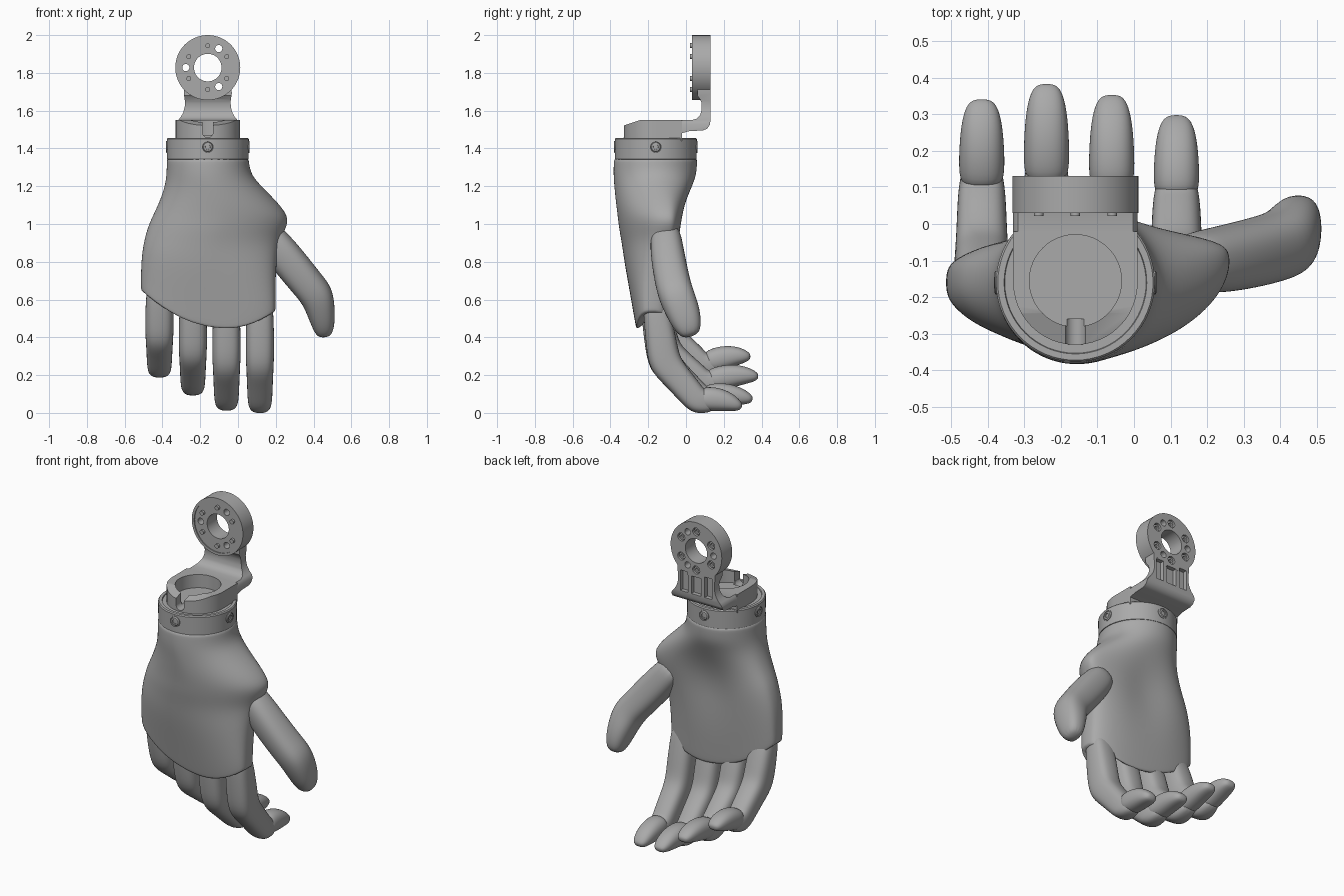
import bpy, bmesh, math
from mathutils import Vector, Matrix

cube = bpy.data.objects.get("Cube")
if cube:
    bpy.data.objects.remove(cube, do_unlink=True)

grey = bpy.data.materials.new("matte grey")
grey.use_nodes = True
grey.diffuse_color = (0.4, 0.4, 0.4, 1)
grey.node_tree.nodes["Principled BSDF"].inputs["Base Color"].default_value = (0.4, 0.4, 0.4, 1)

CX, CY = -0.16, -0.16   # wrist axis
DZ = 1.828              # bracket disc centre height


def finish(bm, name, smooth=True):
    bmesh.ops.recalc_face_normals(bm, faces=bm.faces)
    mesh = bpy.data.meshes.new(name)
    bm.to_mesh(mesh)
    bm.free()
    mesh.materials.append(grey)
    for p in mesh.polygons:
        p.use_smooth = smooth
    ob = bpy.data.objects.new(name, mesh)
    bpy.context.collection.objects.link(ob)
    return ob


def activate(ob):
    bpy.ops.object.select_all(action='DESELECT')
    ob.select_set(True)
    bpy.context.view_layer.objects.active = ob


def sharp_shade(ob):
    activate(ob)
    bpy.ops.object.shade_smooth_by_angle(angle=math.radians(35))


def subdivide(ob):
    mod = ob.modifiers.new("smooth", 'SUBSURF')
    mod.levels = mod.render_levels = 2


def boolean(ob, cutter, op='DIFFERENCE'):
    activate(ob)
    mod = ob.modifiers.new("cut", 'BOOLEAN')
    mod.operation, mod.solver, mod.object = op, 'EXACT', cutter
    bpy.ops.object.modifier_apply(modifier=mod.name)
    bpy.data.objects.remove(cutter, do_unlink=True)


def prism(name, pts, place, a, b):
    """Extrude a 2D outline; place(u, v, w) maps it into space."""
    bm = bmesh.new()
    skin(bm, [[bm.verts.new(place(u, v, w)) for u, v in pts] for w in (a, b)])
    return finish(bm, name, False)


def box(name, centre, size, rot=0):
    bm = bmesh.new()
    m = Matrix.Translation(centre) @ Matrix.Rotation(rot, 4, 'X') @ Matrix.Diagonal((*size, 1))
    bmesh.ops.create_cube(bm, size=1, matrix=m)
    return finish(bm, name, False)


def lathe(name, profile, centre, axis, seg=24):
    """Turn (radius, height) pairs around an axis through centre."""
    rot = Vector(axis).to_track_quat('Z', 'Y')
    bm = bmesh.new()
    rings = []
    for r, h in profile:
        rings.append([bm.verts.new(Vector(centre) + rot @ Vector(
            (r * math.cos(k * math.tau / seg), r * math.sin(k * math.tau / seg), h)))
            for k in range(seg)])
    skin(bm, rings)
    return finish(bm, name, False)


def skin(bm, rings):
    n = len(rings[0])
    for a, b in zip(rings, rings[1:]):
        for k in range(n):
            bm.faces.new((a[k], a[(k + 1) % n], b[(k + 1) % n], b[k]))
    bm.faces.new(rings[0])
    bm.faces.new(rings[-1])


def cyl(name, r, centre, axis, a, b, seg=24):
    return lathe(name, [(r, a), (r, b)], centre, axis, seg)


def power(v, e):
    return math.copysign(abs(v) ** e, v)


def limb(name, path, hint, e=0.72, n=16):
    """Loft rounded sections along (centre, half width, half depth)."""
    bm = bmesh.new()
    pts = [Vector(p[0]) for p in path]
    rings = []
    for i, (c, w, d) in enumerate(path):
        before = (pts[i] - pts[i - 1]).normalized() if i else Vector()
        after = (pts[i + 1] - pts[i]).normalized() if i < len(pts) - 1 else Vector()
        t = (before + after).normalized()
        u = Vector(hint)
        u = (u - t * u.dot(t)).normalized()
        v = t.cross(u)
        rings.append([bm.verts.new(pts[i] + u * w * power(math.cos(k * math.tau / n), e)
                                   + v * d * power(math.sin(k * math.tau / n), e)) for k in range(n)])
    skin(bm, rings)
    subdivide(finish(bm, name))


# Glove palm: z, left, right, front, back, thumb side tilt, front and back roundness
sections = [
    (1.36, -.375, .055, -.378, .06, 0, 1, 1), (1.335, -.378, .058, -.383, .06, 0, 1, 1),
    (1.26, -.378, .068, -.385, .058, 0, 1, 1), (1.19, -.39, .135, -.38, .033, .03, 1, .95),
    (1.11, -.42, .215, -.372, .007, .05, 1, .85), (1.04, -.452, .266, -.363, -.008, .06, 1, .8),
    (.97, -.474, .262, -.355, -.018, .06, 1, .75), (.89, -.49, .225, -.34, -.028, .04, .95, .7),
    (.78, -.505, .207, -.325, -.04, .01, .85, .65), (.65, -.513, .2, -.3, -.052, -.01, .75, .6),
    (.52, -.515, .2, -.275, -.063, -.02, .66, .55), (.45, -.515, .2, -.262, -.068, -.02, .62, .55),
    (.435, -.507, .193, -.256, -.074, -.02, .62, .55)]
bm = bmesh.new()
rings = []
for z, xl, xr, yf, yb, tilt, ef, eb in sections:
    ring = []
    for k in range(36):
        a = k * math.tau / 36
        c, s = math.cos(a), math.sin(a)
        x = (xl + xr) / 2 + (xr - xl) / 2 * power(c, min(ef, eb) * .5 + .5)
        y = CY + ((yb - CY) * power(s, eb) if s > 0 else (CY - yf) * power(s, ef))
        y += tilt * max(c, 0) * (1 - max(s, 0))
        if s > 0:   # hollow of the palm
            y -= .03 * s * math.exp(-((x + .13) / .15) ** 2 - ((z - .95) / .18) ** 2)
        drop = min(1, max(0, (1.05 - z) / .55))
        slope = 1.35 if x > -.06 else .98
        ring.append(bm.verts.new((x, y, z + drop * slope * (x + .06) ** 2)))
    rings.append(ring)
skin(bm, rings)
subdivide(finish(bm, "palm"))

# Fingers: x, then base, knuckle, end joint and tip as (y, z)
fingers = {
    "index_finger": (.116, (-.168, .62), (-.115, .265), (.06, .064), (.295, .028)),
    "middle_finger": (-.061, (-.18, .6), (-.118, .265), (.08, .074), (.352, .068)),
    "ring_finger": (-.239, (-.18, .62), (-.108, .32), (.1, .152), (.383, .19)),
    "little_finger": (-.416, (-.175, .68), (-.095, .405), (.09, .246), (.341, .295))}
for name, (x, *joints) in fingers.items():
    base, knuckle, joint, tip = [Vector((x, *j)) for j in joints]
    path = [(base, .065, .06), (base.lerp(knuckle, .3), .073, .074), (base.lerp(knuckle, .68), .077, .083),
            (knuckle, .075, .09), (knuckle.lerp(joint, .33), .071, .077), (knuckle.lerp(joint, .75), .068, .073),
            (joint, .065, .073), (joint.lerp(tip, .2), .058, .062), (joint.lerp(tip, .4), .04, .04)]
    limb(name, path, (1, 0, 0))
    # padded fingertip
    up = Vector((0, -.25, 1)).normalized()
    path = [(joint.lerp(tip, .08) + up * .014, .05, .045), (joint.lerp(tip, .18) + up * .018, .064, .065),
            (joint.lerp(tip, .48) + up * .026, .063, .065), (joint.lerp(tip, .76) + up * .02, .057, .05),
            (joint.lerp(tip, .94) + up * .006, .043, .029), (tip, .022, .012)]
    limb(name + "_tip", path, (1, 0, 0), .85)

# Thumb
limb("thumb", [((.13, -.105, .98), .07, .07), ((.19, -.105, .9), .088, .09), ((.28, -.09, .79), .093, .094),
               ((.37, -.068, .68), .095, .09), ((.42, -.05, .62), .096, .092),
               ((.44, -.015, .535), .092, .076), ((.453, .012, .455), .075, .06),
               ((.458, .028, .402), .043, .036)], (0, 1, .2), .82)

# Wrist ring with socket screws
ring = lathe("wrist_ring", [(.2, 1.32), (.207, 1.341), (.216, 1.343), (.217, 1.45), (.212, 1.456),
                            (.195, 1.456), (.193, 1.45)], (CX, CY, 0), (0, 0, 1), 64)
sharp_shade(ring)
for i in range(4):
    d = Vector((math.sin(i * math.pi / 2), -math.cos(i * math.pi / 2), 0))
    spot = Vector((CX, CY, 1.408)) + d * .208
    sharp_shade(lathe(f"ring_screw_{i}", [(.032, 0), (.032, .011), (.028, .013), (.026, .009), (.023, .013),
                                          (.014, .014), (.013, .006)], spot, d, 24))

# Wrist cup: round front, straight sides, slanted lip, bore and slot
outline = [(CX + .17 * math.cos(math.pi + i * math.pi / 24),
            CY + .17 * math.sin(math.pi + i * math.pi / 24)) for i in range(25)]
outline += [(CX + .17, -.02), (CX - .17, -.02)]
cup = prism("wrist_cup", outline, lambda u, v, w: (u, v, w), 1.44, 1.55)
boolean(cup, box("cutter", (CX, -.34, 1.571), (.6, .24, .1), math.radians(18)))
boolean(cup, cyl("cutter", .126, (CX, CY + .005, 0), (0, 0, 1), 1.47, 1.6, 48))
boolean(cup, box("cutter", (CX, -.31, 1.53), (.055, .1, .1)))
boolean(cup, cyl("cutter", .0275, (CX, -.36, 1.485), (0, 1, 0), 0, .1))
sharp_shade(cup)

# Bracket: side profile intersected with the front outline, plus the disc
side = [(-.025, 1.48), (-.025, 1.55), (.03, 1.55), (.055, 1.557), (.074, 1.575), (.083, 1.605), (.083, 1.64),
        (.075, 1.66), (.06, 1.68), (.06, 1.83), (.13, 1.83), (.13, 1.55), (.126, 1.525), (.112, 1.505),
        (.09, 1.495), (.02, 1.492)]
bracket = prism("bracket", side, lambda u, v, w: (w, u, v), CX - .17, CX + .17)
half = [(.125, 1.9), (.127, 1.69), (.121, 1.65), (.122, 1.62), (.13, 1.59), (.144, 1.565), (.162, 1.545),
        (.172, 1.525), (.172, 1.4)]
front = half + [(-u, v) for u, v in reversed(half)]
boolean(bracket, prism("cutter", front, lambda u, v, w: (CX + u, w, v), -.5, .5), 'INTERSECT')
boolean(bracket, cyl("disc", .172, (CX, 0, DZ), (0, 1, 0), .0305, .1305, 64), 'UNION')
boolean(bracket, cyl("cutter", .156, (CX, 0, DZ), (0, 1, 0), 0, .036, 64))
boolean(bracket, cyl("cutter", .073, (CX, 0, DZ), (0, 1, 0), 0, .2, 48))


def on_disc(deg):
    return (CX + .116 * math.cos(math.radians(deg)), 0, DZ + .116 * math.sin(math.radians(deg)))


for deg in (60, 180, 300):          # open holes
    boolean(bracket, cyl("cutter", .019, on_disc(deg), (0, 1, 0), 0, .2))
for i in range(6):                  # bolts in counterbores
    spot = on_disc(30 + 60 * i)
    boolean(bracket, cyl("cutter", .024, spot, (0, 1, 0), .105, .2))
    sharp_shade(lathe(f"disc_bolt_{i}", [(.013, .022), (.013, .1), (.02, .1), (.02, .122), (.01, .122), (.009, .112)],
                      spot, (0, 1, 0), 16))
for dx, w, top in ((-.082, .05, 1.685), (0, .065, 1.668), (.082, .05, 1.685)):   # rear pockets
    boolean(bracket, box("cutter", (CX + dx, .13, (top + 1.56) / 2), (w, .05, top - 1.56)))
sharp_shade(bracket)
